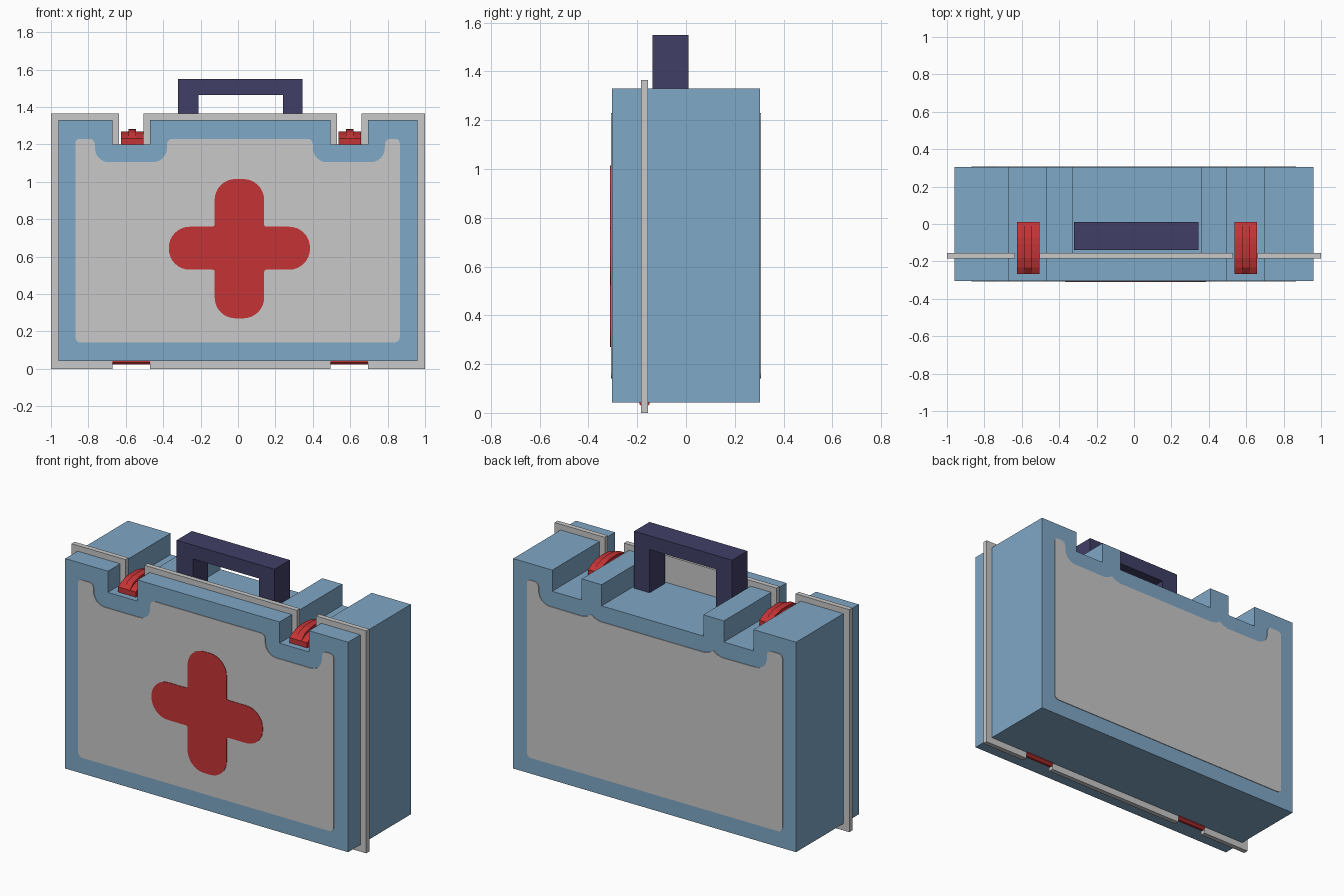
import bpy, bmesh, math
from mathutils import Vector

if "Cube" in bpy.data.objects:
    bpy.data.objects.remove(bpy.data.objects["Cube"])


def material(name, rgb):
    m = bpy.data.materials.new(name)
    m.diffuse_color = (*rgb, 1.0)
    m.use_nodes = True
    m.node_tree.nodes["Principled BSDF"].inputs["Base Color"].default_value = m.diffuse_color
    return m


BLUE = material("light blue", (0.215, 0.392, 0.571))
GREY = material("light grey", (0.58, 0.58, 0.58))
RED = material("red", (0.56, 0.034, 0.036))
NAVY = material("dark purple", (0.053, 0.049, 0.135))


def prism(name, pts, a, b, mat, axis="y"):
    """Extrude a 2D outline from a to b: (x, z) along y, or (y, z) along x."""
    bm = bmesh.new()
    place = (lambda p, d: (p[0], d, p[1])) if axis == "y" else (lambda p, d: (d, p[0], p[1]))
    v0 = [bm.verts.new(place(p, a)) for p in pts]
    v1 = [bm.verts.new(place(p, b)) for p in pts]
    bm.faces.new(v0)
    bm.faces.new(v1)
    n = len(pts)
    for i in range(n):
        j = (i + 1) % n
        bm.faces.new((v0[i], v0[j], v1[j], v1[i]))
    bmesh.ops.recalc_face_normals(bm, faces=bm.faces)
    me = bpy.data.meshes.new(name)
    bm.to_mesh(me)
    bm.free()
    me.materials.append(mat)
    ob = bpy.data.objects.new(name, me)
    bpy.context.collection.objects.link(ob)
    return ob


def rounded(pts, steps=6):
    """Round each corner (x, z, radius) of an outline with a curve."""
    out = []
    n = len(pts)
    for i, (x, z, r) in enumerate(pts):
        p = Vector((x, z))
        if r == 0:
            out.append((x, z))
            continue
        a = p + (Vector(pts[i - 1][:2]) - p).normalized() * r
        b = p + (Vector(pts[(i + 1) % n][:2]) - p).normalized() * r
        c = a + b - p
        for k in range(steps + 1):
            t = math.pi / 2 * k / steps
            q = c + (p - b) * math.cos(t) + (p - a) * math.sin(t)
            # quarter arc running from a to b
            q = c + (a - c) * math.cos(t) + (b - c) * math.sin(t)
            out.append((q.x, q.y))
    return out


NOTCHES = ((-0.67, -0.47), (0.495, 0.695))   # latch notches
FLOOR, TOP = 1.20, 1.33
Y = 0.304


def notched(x0, x1, z0, z1, cuts, floor):
    """Rectangle with slots cut into its top edge."""
    pts = [(x1, z0), (x0, z0), (x0, z1)]
    for a, b in cuts:
        pts += [(a, z1), (a, floor), (b, floor), (b, z1)]
    return pts + [(x1, z1)]


# Case halves: the rear one also has the handle recess
prism("case_front", notched(-0.96, 0.96, 0.042, TOP, NOTCHES, FLOOR), -Y, -0.17, BLUE)
prism("case_back", notched(-0.96, 0.96, 0.042, TOP,
      (NOTCHES[0], (-0.33, 0.36), NOTCHES[1]), FLOOR), -0.17, Y, BLUE)

# Seam flange, slotted for latches above and hinges below
flange = notched(-1, 1, 0, 1.365, ((-0.635, -0.505), (0.53, 0.66)), FLOOR)
slots = []
for a, b in NOTCHES:
    slots += [(a, 0), (a, 0.04), (b, 0.04), (b, 0)]
prism("seam_flange", [flange[0]] + slots[::-1] + flange[1:], -0.185, -0.155, GREY)

# Front label panel
panel = [(0.865, 0.14, 0.03), (-0.87, 0.14, 0.03), (-0.87, 1.23, 0.025)]
for a, b in ((-0.765, -0.38), (0.40, 0.785)):
    panel += [(a, 1.23, 0.03), (a, 1.105, 0.075), (b, 1.105, 0.075), (b, 1.23, 0.03)]
panel.append((0.865, 1.23, 0.025))
prism("front_panel", rounded(panel), -Y - 0.004, -Y + 0.002, GREY)

# Back panel, dropping below the handle recess, with small peaks under the ridges
back = [(0.865, 0.14, 0.03), (-0.87, 0.14, 0.03), (-0.87, 1.23, 0.025),
        (-0.765, 1.23, 0.03), (-0.765, 1.105, 0.075)]
for c in (-0.40, 0.428):
    back += [(c - 0.06, 1.103, 0), (c - 0.025, 1.113, 0), (c, 1.13, 0),
             (c + 0.025, 1.113, 0), (c + 0.06, 1.103, 0)]
back += [(0.785, 1.105, 0.075), (0.785, 1.23, 0.03), (0.865, 1.23, 0.025)]
prism("back_panel", rounded(back), Y - 0.002, Y + 0.004, GREY)

# Red cross with rounded arms
xl, xr, zb, zt = -0.125, 0.14, 0.53, 0.76
L, R, B, T = -0.37, 0.385, 0.27, 1.015
e, i = 0.112, 0.012
cross = [(xl, T, e), (xr, T, e), (xr, zt, i), (R, zt, e), (R, zb, e), (xr, zb, i),
         (xr, B, e), (xl, B, e), (xl, zb, i), (L, zb, e), (L, zt, e), (xl, zt, i)]
prism("red_cross", rounded(cross, 8), -Y - 0.007, -Y - 0.002, RED)

# Carry handle
prism("handle", [(-0.32, FLOOR - 0.005), (-0.32, 1.55), (0.345, 1.55), (0.345, FLOOR - 0.005),
                 (0.24, FLOOR - 0.005), (0.24, 1.465), (-0.21, 1.465), (-0.21, FLOOR - 0.005)],
      -0.138, 0.01, NAVY)

# Latches: three arched ribs each, the middle one raised
def arch(top):
    half = [(0.14, FLOOR - 0.005), (0.14, 1.232), (0.105, top - 0.018), (0.055, top - 0.003), (0.02, top)]
    return [(-0.128 - d, z) for d, z in half] + [(-0.128 + d, z) for d, z in half[::-1]]


for side, x in (("left", -0.566), ("right", 0.597)):
    for part, a, b, top in (("outer_rib", -0.06, -0.02, 1.27), ("middle_rib", -0.02, 0.02, 1.282),
                            ("inner_rib", 0.02, 0.06, 1.27)):
        prism(f"latch_{side}_{part}", arch(top), x + a, x + b, RED, "x")

# Hinge barrels under the case
for side, (a, b) in zip(("left", "right"), NOTCHES):
    ring = [(-0.17 + 0.022 * math.cos(k * math.pi / 4 + math.pi / 8),
             0.043 + 0.022 * math.sin(k * math.pi / 4 + math.pi / 8)) for k in range(8)]
    prism(f"hinge_{side}", ring, a, b, RED, "x")
